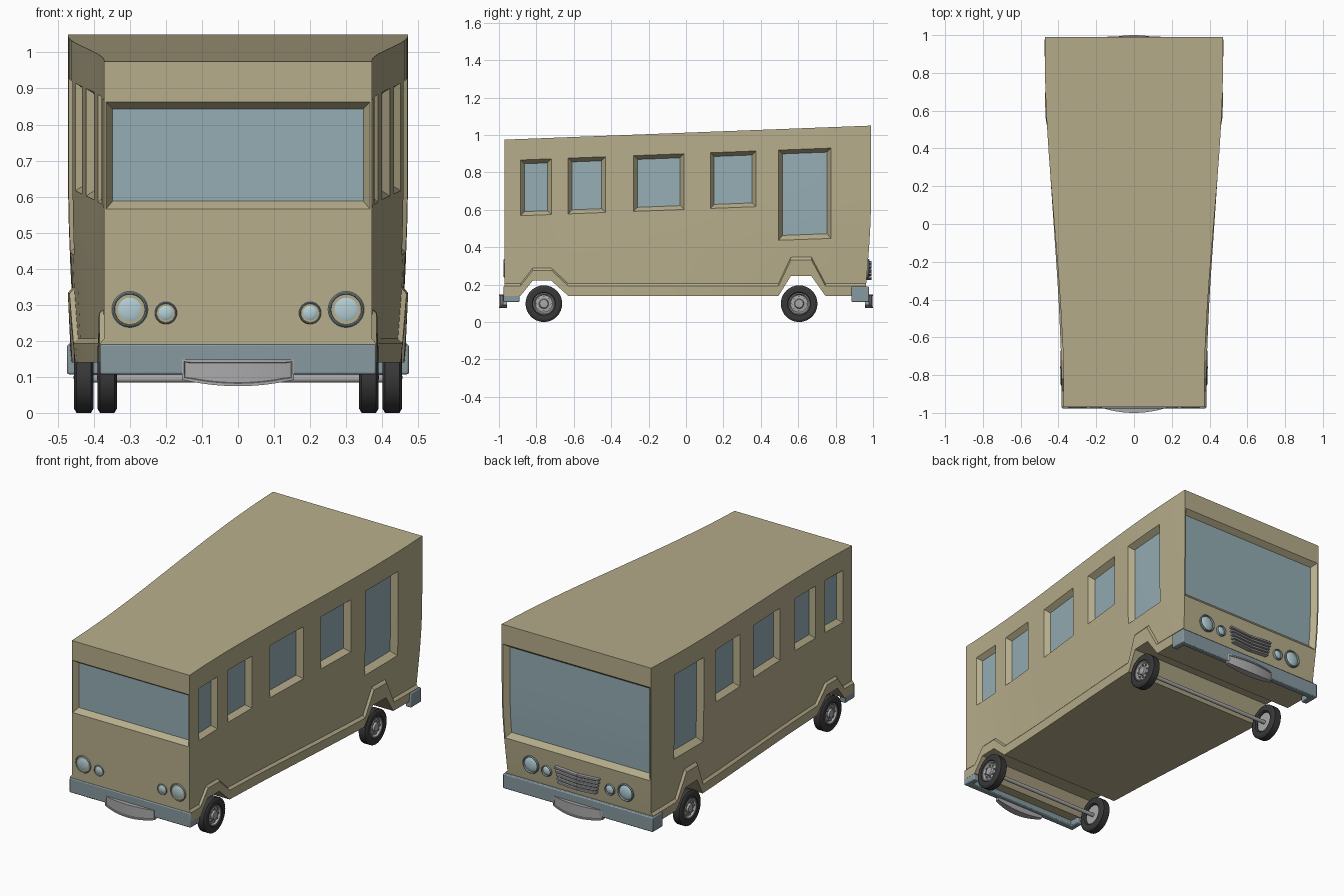
import bpy, bmesh, math
from mathutils import Vector, Matrix

if "Cube" in bpy.data.objects:
    bpy.data.objects.remove(bpy.data.objects["Cube"])

W = 0.42  # half width of the straight body before it is tapered
Y0, Y1 = -0.97, 0.99


def material(name, rgb):
    m = bpy.data.materials.new(name)
    m.diffuse_color = (*rgb, 1)
    m.use_nodes = True
    m.node_tree.nodes["Principled BSDF"].inputs["Base Color"].default_value = m.diffuse_color
    return m


PAINT = material("paint", (0.47, 0.42, 0.26))
GLASS = material("glass", (0.30, 0.42, 0.46))
LAMP = material("lamp_glass", (0.45, 0.62, 0.66))
BUMPER = material("bumper_grey", (0.24, 0.32, 0.35))
RUBBER = material("rubber", (0.04, 0.04, 0.04))
METAL = material("metal", (0.40, 0.40, 0.41))


def finish(bm, name, mats, angle=30, bevel=0):
    me = bpy.data.meshes.new(name)
    bm.to_mesh(me)
    bm.free()
    ob = bpy.data.objects.new(name, me)
    bpy.context.collection.objects.link(ob)
    for m in mats:
        me.materials.append(m)
    if bevel:
        b = ob.modifiers.new("bevel", "BEVEL")
        b.width, b.segments = bevel, 2
    bpy.ops.object.select_all(action="DESELECT")
    ob.select_set(True)
    bpy.context.view_layer.objects.active = ob
    bpy.ops.object.shade_smooth_by_angle(angle=math.radians(angle))
    return ob


def warp(co):
    """Widen and raise the straight body towards the back, tuck in the lower edge."""
    x, y, z = co
    t = min(max((y + 0.9) / 1.8, 0), 1)
    t = t * t * (3 - 2 * t)
    k = (max(0.6 - z, 0) / 0.4) ** 2
    rise = 0.0383 * (y - Y0) * min(max((z - 0.2) / 0.2, 0), 1)
    if y > 0.9:
        y -= 0.027 * k * (y - 0.9) / 0.09
    return Vector((x / W * (0.372 + 0.1 * t - 0.018 * k * t), y, z + rise))


# Body: closed ring of columns, each with the same rows
arch = {-0.82: (0.22, 0.285), -0.72: (0.22, 0.285), 0.56: (0.235, 0.313), 0.67: (0.235, 0.313)}
side_y = [Y0, -0.885, -0.82, -0.72, -0.63, -0.43, -0.28, -0.01, 0.13, 0.25, 0.375,
          0.495, 0.56, 0.67, 0.745, 0.775, 0.88, Y1]
upper_rows = [0.345, 0.385, 0.45, 0.565, 0.70, 0.863, 0.975]
e = W * 0.985
ring = [(W, y) for y in side_y] + [(e, Y1), (-e, Y1)]
ring += [(-W, y) for y in reversed(side_y)] + [(-e, Y0), (e, Y0)]

bm = bmesh.new()
cols = []
for x, y in ring:
    b, f = arch.get(y, (0.14, 0.205))
    out = 0.013 if abs(x) == W else 0
    ox = math.copysign(W + out, x) if out else x
    pts = [(ox, y, b), (ox, y, f - 0.012), (x, y, f)] + [(x, y, z) for z in upper_rows]
    cols.append([bm.verts.new(p) for p in pts])
wall = []
for i, a in enumerate(cols):
    c = cols[(i + 1) % len(cols)]
    for j in range(len(a) - 1):
        wall.append(bm.faces.new((a[j], c[j], c[j + 1], a[j + 1])))
n = len(side_y)
for i in range(n - 1):  # roof and floor strips
    r0, r1 = cols[i], cols[i + 1]
    l0, l1 = cols[2 * n + 1 - i], cols[2 * n - i]
    bm.faces.new((l0[-1], r0[-1], r1[-1], l1[-1]))
    bm.faces.new((r0[0], l0[0], l1[0], r1[0]))
bm.normal_update()


def recess(test):
    """Sink a window with sloping reveals into the wall cells that pass the test."""
    cells = [f for f in wall if f.is_valid and test(f.calc_center_median())]
    bmesh.ops.inset_region(bm, faces=cells, thickness=0.021, depth=-0.03, use_even_offset=True)
    for f in cells:
        f.material_index = 1
        wall.remove(f)


windows = [(-0.885, -0.72, 0.565), (-0.63, -0.43, 0.565), (-0.28, -0.01, 0.565),
           (0.13, 0.375, 0.565), (0.495, 0.775, 0.385)]
for s in (1, -1):
    for ya, yb, z in windows:
        recess(lambda c: c.x * s > W - 0.01 and ya < c.y < yb and z < c.z < 0.863)
recess(lambda c: c.y < Y0 + 0.001 and abs(c.x) < 0.1 and 0.565 < c.z < 0.863)
recess(lambda c: c.y > Y1 - 0.001 and abs(c.x) < 0.1 and 0.345 < c.z < 0.863)
for v in bm.verts:
    v.co = warp(v.co)
finish(bm, "bus_body", [PAINT, GLASS])


# Bumpers: U shaped strips wrapping the corners
def bumper(name, s, hw, y_out, y_in):
    t = 0.035
    plan = [(-hw, y_in), (-hw, y_out), (hw, y_out), (hw, y_in),
            (hw - t, y_in), (hw - t, y_out - s * t), (t - hw, y_out - s * t), (t - hw, y_in)]
    bm = bmesh.new()
    face = bm.faces.new([bm.verts.new((x, y, 0.107)) for x, y in plan])
    new = bmesh.ops.extrude_face_region(bm, geom=[face])["geom"]
    bmesh.ops.translate(bm, vec=(0, 0, 0.083), verts=[v for v in new if isinstance(v, bmesh.types.BMVert)])
    bmesh.ops.recalc_face_normals(bm, faces=bm.faces)
    finish(bm, name, [BUMPER], bevel=0.005)


bumper("front_bumper", -1, 0.383, -0.976, -0.89)
bumper("rear_bumper", 1, 0.474, 0.978, 0.885)


# Blank plates: bowed panel with a raised rim
def plate(name, s, y):
    bm = bmesh.new()
    rows = []
    for i in range(13):
        u = i / 6 - 1
        bow = 1 - u * u
        x, lo = 0.155 * u, 0.092 - 0.018 * bow
        f = y + s * 0.022 * bow
        rows.append([bm.verts.new(p) for p in
                     ((x, f, lo), (x, f, 0.148), (x, y - s * 0.02, 0.148), (x, y - s * 0.02, lo))])
    front = []
    for a, b in zip(rows, rows[1:]):
        for j in range(4):
            k = (j + 1) % 4
            q = bm.faces.new((a[j], b[j], b[k], a[k]))
            if j == 0:
                front.append(q)
    bm.faces.new(rows[0])
    bm.faces.new(rows[-1])
    bmesh.ops.recalc_face_normals(bm, faces=bm.faces)
    bmesh.ops.inset_region(bm, faces=front, thickness=0.008, depth=0)
    bmesh.ops.inset_region(bm, faces=front, thickness=0.002, depth=-0.004)
    finish(bm, name, [METAL])


plate("front_plate", -1, -0.978)
plate("rear_plate", 1, 0.978)


def lathe(name, profile, mat, loc, axis, steps=32):
    """Turn (along, radius) points around the given axis direction."""
    bm = bmesh.new()
    vs = [bm.verts.new((r, 0, a)) for a, r in profile]
    es = [bm.edges.new(p) for p in zip(vs, vs[1:])]
    bmesh.ops.spin(bm, geom=vs + es, cent=(0, 0, 0), axis=(0, 0, 1),
                   angle=math.tau, steps=steps, use_merge=True)
    bmesh.ops.remove_doubles(bm, verts=bm.verts, dist=1e-5)
    bmesh.ops.recalc_face_normals(bm, faces=bm.faces)
    rot = Vector(axis).to_track_quat("Z", "Y").to_matrix().to_4x4()
    bm.transform(Matrix.Translation(loc) @ rot)
    return finish(bm, name, [mat])


# Lamps: a large and a small one on each side, front and back
for end, s, y in (("front", -1, -0.962), ("rear", 1, 0.968)):
    for side, m in (("left", -1), ("right", 1)):
        for size, x, z, r in (("large", 0.30, 0.287, 0.05), ("small", 0.20, 0.277, 0.031)):
            loc, ax = (x * m, y, z), (0, s, 0)
            tag = f"{end}_{side}_{size}"
            lathe(tag + "_bezel", [(-0.02, r), (0.008, r), (0.013, r * 0.93), (0.013, r * 0.87),
                                   (0.003, r * 0.8), (-0.02, r * 0.8)], BUMPER, loc, ax)
            lathe(tag + "_lens", [(0.003, r * 0.84), (0.008, r * 0.65), (0.011, r * 0.35),
                                  (0.012, 0)], LAMP, loc, ax)

# Wheels and axles
R = 0.098
for end, x, y in (("front", 0.363, -0.76), ("rear", 0.428, 0.605)):
    for side, m in (("left", -1), ("right", 1)):
        loc, ax = (x * m, y, R), (m, 0, 0)
        lathe(f"{end}_{side}_tyre", [(-0.02, 0.055), (-0.027, 0.062), (-0.027, 0.086), (-0.02, R),
                                     (0.02, R), (0.027, 0.086), (0.027, 0.062), (0.02, 0.055),
                                     (-0.02, 0.055)], RUBBER, loc, ax)
        lathe(f"{end}_{side}_rim", [(-0.015, 0), (-0.015, 0.056), (0.023, 0.06), (0.023, 0.053),
                                    (0.012, 0.046), (0.015, 0.026), (0.026, 0.022), (0.028, 0)], METAL, loc, ax)
        bm = bmesh.new()
        for i in range(8):  # wheel nuts
            a = math.tau * i / 8
            p = (m * (x + 0.015), y + 0.036 * math.cos(a), R + 0.036 * math.sin(a))
            bmesh.ops.create_cone(bm, cap_ends=True, segments=6, radius1=0.005, radius2=0.005, depth=0.012,
                                  matrix=Matrix.Translation(p) @ Matrix.Rotation(math.pi / 2, 4, "Y"))
        finish(bm, f"{end}_{side}_wheel_nuts", [METAL])
    lathe(f"{end}_axle", [(-x, 0), (-x, 0.011), (x, 0.011), (x, 0)], METAL, (0, y, R - 0.003), (1, 0, 0), 16)

# Rear grille: stacked bars with a shallow V in the middle
bm = bmesh.new()
for i in range(5):
    z = 0.235 + 0.02 * i
    hw = 0.12 + 0.005 * i
    for m in (-1, 1):
        mat = Matrix.Translation((m * hw / 2, 0.977, z)) @ Matrix.Rotation(-m * 0.07, 4, "Y")
        bmesh.ops.create_cube(bm, size=1, matrix=mat @ Matrix.Diagonal((hw, 0.03, 0.011, 1)))
bmesh.ops.create_cube(bm, size=1, matrix=Matrix.Translation((0, 0.968, 0.275)) @ Matrix.Diagonal((0.23, 0.024, 0.08, 1)))
finish(bm, "rear_grille", [METAL], bevel=0.002)
